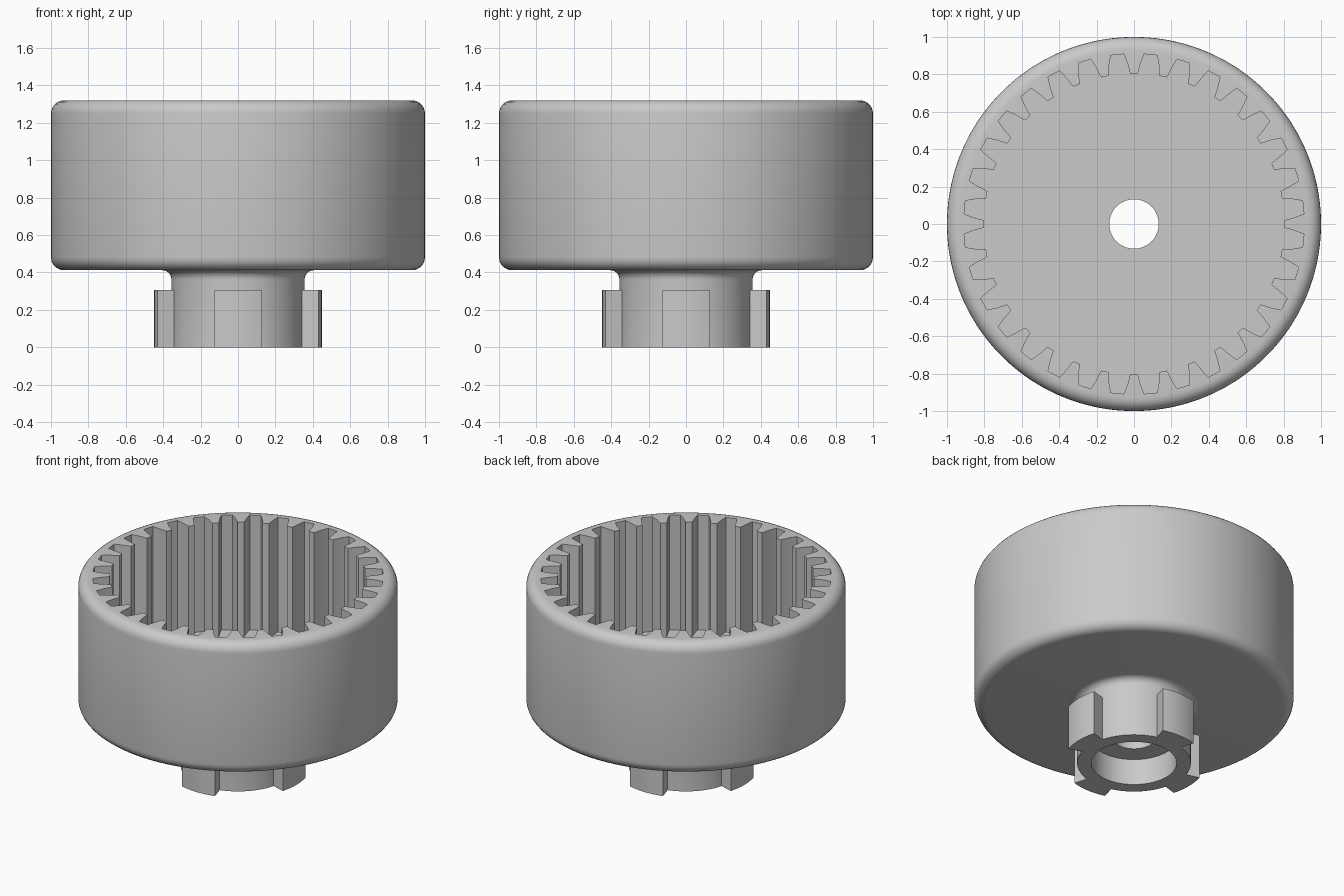
import bpy, bmesh
from math import sin, cos, radians

old = bpy.data.objects.get("Cube")
if old:
    bpy.data.objects.remove(old, do_unlink=True)

TEETH = 32
PITCH = 360 / TEETH
# One tooth: (angle from tooth centre, radius), root - flank - tip - flank - root
HALF = [(3.4, 0.91), (2.35, 0.86), (1.4, 0.803)]
TOOTH = [(-a, r) for a, r in HALF] + [(a, r) for a, r in reversed(HALF)]
STEP = PITCH / len(TOOTH)
SEGS = TEETH * len(TOOTH)

grey = bpy.data.materials.new("light_grey")
grey.use_nodes = True
colour = (0.59, 0.59, 0.59, 1)
grey.diffuse_color = colour
grey.node_tree.nodes["Principled BSDF"].inputs["Base Color"].default_value = colour


def polar(deg, r, z):
    return (r * sin(radians(deg)), r * cos(radians(deg)), z)


def circle_ring(r, z):
    return [polar((k - 2.5) * STEP, r, z) for k in range(SEGS)]


def gear_ring(z):
    return [polar(t * PITCH + a, r, z) for t in range(TEETH) for a, r in TOOTH]


def fillet(cr, cz, rad, start, end, n=6):
    """Arc of profile points (radius, height) around a centre."""
    angles = [radians(start + (end - start) * i / n) for i in range(n + 1)]
    return [(cr + rad * cos(a), cz + rad * sin(a)) for a in angles]


def finish(name, bm):
    bmesh.ops.recalc_face_normals(bm, faces=bm.faces)
    mesh = bpy.data.meshes.new(name)
    bm.to_mesh(mesh)
    bm.free()
    mesh.materials.append(grey)
    obj = bpy.data.objects.new(name, mesh)
    bpy.context.collection.objects.link(obj)
    bpy.ops.object.select_all(action='DESELECT')
    obj.select_set(True)
    bpy.context.view_layer.objects.active = obj
    bpy.ops.object.shade_smooth_by_angle(angle=radians(30))


# Cup with hub: stepped bore, hub, rounded outer wall, toothed cavity
TOP, BASE, FLOOR, CEILING = 1.32, 0.412, 0.527, 0.18
BORE, HUB, ROUND = 0.267, 0.356, 0.07
profile = [(0.132, FLOOR), (0.132, CEILING), (BORE, CEILING), (BORE, 0), (HUB, 0)]
profile += fillet(HUB + 0.05, BASE - 0.05, 0.05, 180, 90)
profile += fillet(1 - ROUND, BASE + ROUND, ROUND, -90, 0)
profile += fillet(1 - ROUND, TOP - ROUND, ROUND, 0, 90)
rings = [circle_ring(r, z) for r, z in profile] + [gear_ring(TOP), gear_ring(FLOOR)]

bm = bmesh.new()
loops = [[bm.verts.new(p) for p in ring] for ring in rings]
for i, a in enumerate(loops):
    b = loops[(i + 1) % len(loops)]
    for k in range(SEGS):
        n = (k + 1) % SEGS
        bm.faces.new((a[k], a[n], b[n], b[k]))
finish("ring_gear_cup", bm)


# Four curved lugs with radial sides around the hub
def lug(name, angle, spread=16.2, inner=0.353, outer=0.448, height=0.305, n=10):
    angles = [angle + spread * (2 * i / n - 1) for i in range(n + 1)]
    outline = [polar(a, outer, 0) for a in angles]
    outline += [polar(a, inner, 0) for a in reversed(angles)]
    bm = bmesh.new()
    face = bm.faces.new([bm.verts.new(p) for p in outline])
    up = bmesh.ops.extrude_face_region(bm, geom=[face], use_keep_orig=True)["geom"]
    bmesh.ops.translate(bm, vec=(0, 0, height),
                        verts=[v for v in up if isinstance(v, bmesh.types.BMVert)])
    finish(name, bm)


for i, side in enumerate(("back", "left", "front", "right")):
    lug(side + "_lug", i * 90)
